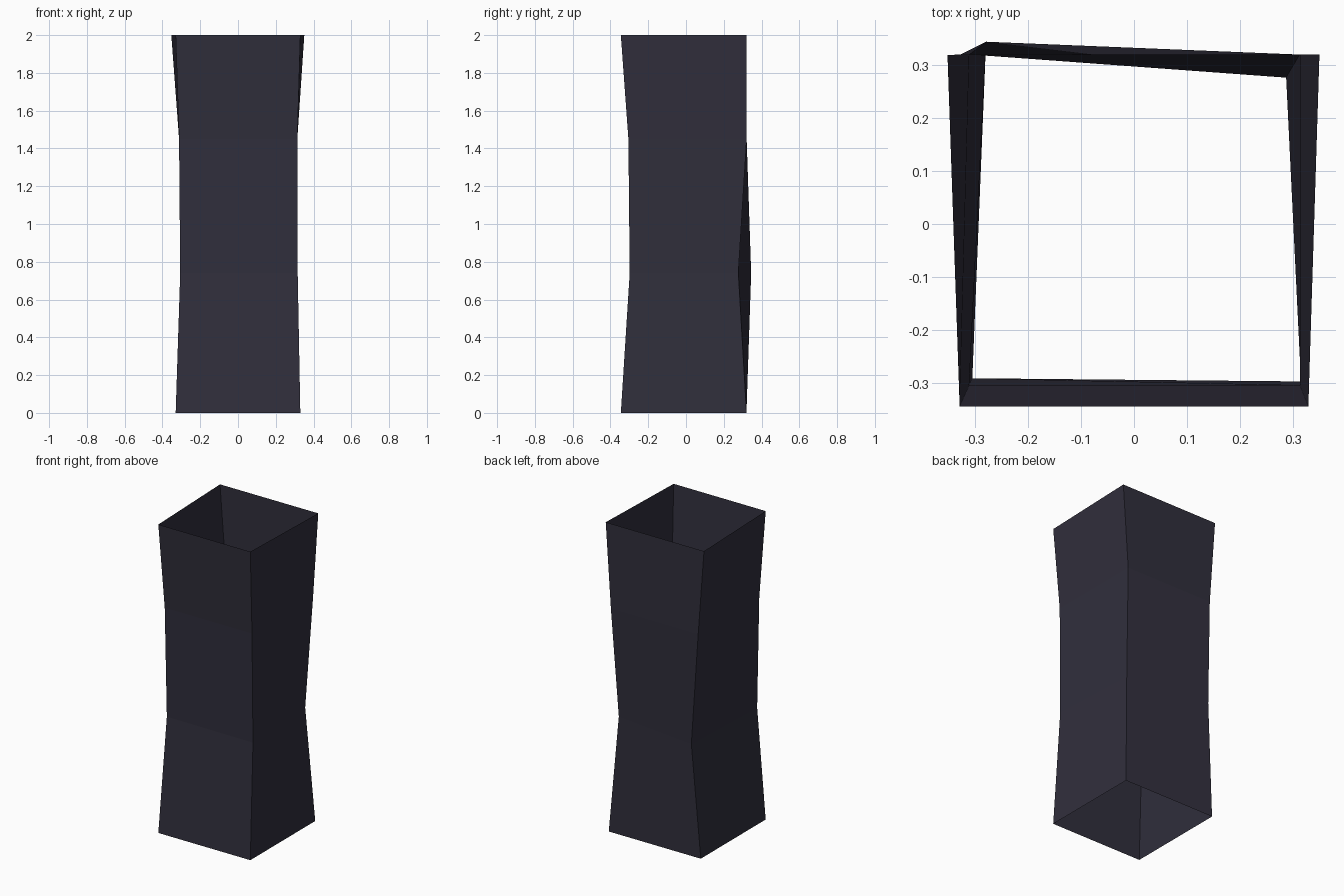
import bpy, bmesh

if "Cube" in bpy.data.objects:
    bpy.data.objects.remove(bpy.data.objects["Cube"])

# colour
mat = bpy.data.materials.new("dark_slate")
mat.diffuse_color = (0.030, 0.028, 0.045, 1)
mat.use_nodes = True
mat.node_tree.nodes["Principled BSDF"].inputs["Base Color"].default_value = mat.diffuse_color

# height and corners: front left, front right, back right, back left
rings = [
    (0.00, [(-0.33, -0.345), (0.33, -0.345), (0.33, 0.32), (-0.33, 0.32)]),
    (0.74, [(-0.306, -0.292), (0.316, -0.298), (0.288, 0.277), (-0.28, 0.345)]),
    (1.45, [(-0.312, -0.305), (0.314, -0.305), (0.314, 0.321), (-0.312, 0.321)]),
    (2.00, [(-0.33, -0.345), (0.33, -0.345), (0.351, 0.321), (-0.353, 0.32)]),
]

# open-ended square tube, single-sheet walls
bm = bmesh.new()
loops = [[bm.verts.new((x, y, z)) for x, y in pts] for z, pts in rings]
for low, high in zip(loops, loops[1:]):
    for i in range(4):
        j = (i + 1) % 4
        bm.faces.new((low[i], low[j], high[j], high[i]))

mesh = bpy.data.meshes.new("square_tube")
bm.to_mesh(mesh)
bm.free()
mesh.materials.append(mat)
tube = bpy.data.objects.new("square_tube", mesh)
bpy.context.collection.objects.link(tube)
